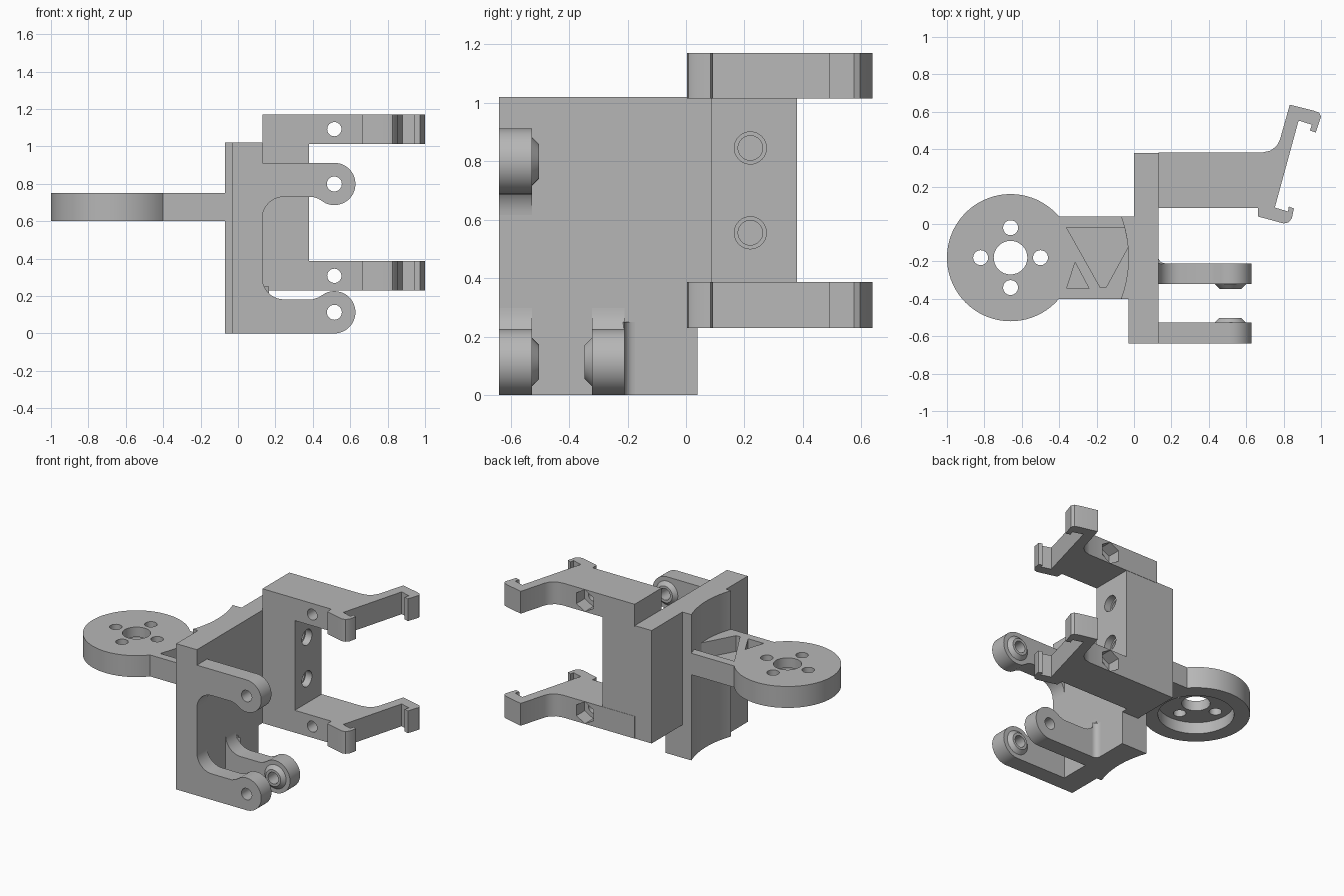
import bpy, bmesh, math
from mathutils import Vector

if "Cube" in bpy.data.objects:
    bpy.data.objects.remove(bpy.data.objects["Cube"], do_unlink=True)

grey = bpy.data.materials.new("plain grey")
grey.use_nodes = True
grey.diffuse_color = (0.47, 0.47, 0.47, 1)
grey.node_tree.nodes["Principled BSDF"].inputs["Base Color"].default_value = grey.diffuse_color


def place(a, b, h, axis):
    return Vector({"x": (h, a, b), "y": (a, h, b), "z": (a, b, h)}[axis])


def loft(name, rings, axis):
    """Solid through a list of (profile, height) rings with equal point counts."""
    bm = bmesh.new()
    loops = [[bm.verts.new(place(a, b, h, axis)) for a, b in pts] for pts, h in rings]
    bm.faces.new(loops[0])
    bm.faces.new(loops[-1])
    n = len(loops[0])
    for low, high in zip(loops, loops[1:]):
        for i in range(n):
            j = (i + 1) % n
            bm.faces.new((low[i], low[j], high[j], high[i]))
    bmesh.ops.recalc_face_normals(bm, faces=bm.faces)
    mesh = bpy.data.meshes.new(name)
    bm.to_mesh(mesh)
    bm.free()
    mesh.materials.append(grey)
    obj = bpy.data.objects.new(name, mesh)
    bpy.context.collection.objects.link(obj)
    return obj


def prism(name, pts, h0, h1, axis):
    return loft(name, [(pts, h0), (pts, h1)], axis)


def arc(cx, cy, r, start, end, steps=12):
    angles = [math.radians(start + (end - start) * i / steps) for i in range(steps + 1)]
    return [(cx + r * math.cos(t), cy + r * math.sin(t)) for t in angles]


def circle(cx, cy, r, sides=32, turn=0):
    return arc(cx, cy, r, turn, turn + 360, sides)[:-1]


def activate(obj):
    bpy.ops.object.select_all(action="DESELECT")
    obj.select_set(True)
    bpy.context.view_layer.objects.active = obj


def cut(obj, pts, h0, h1, axis):
    tool = prism("cutter", pts, h0, h1, axis)
    tool.hide_render = True
    mod = obj.modifiers.new("cut", "BOOLEAN")
    mod.operation = "DIFFERENCE"
    mod.solver = "EXACT"
    mod.object = tool
    activate(obj)
    bpy.ops.object.modifier_apply(modifier=mod.name)
    bpy.data.objects.remove(tool, do_unlink=True)


def smooth(obj):
    activate(obj)
    bpy.ops.object.shade_smooth_by_angle(angle=math.radians(30))


# Upright slab with a hollow curved back
MX, MY = -0.66, -0.18
slab_outline = [(0, 0.04)] + arc(MX, MY, 0.63, 20.4, -20.4, 20)
slab_outline += [(-0.03, -0.40), (-0.03, -0.64), (0.13, -0.64), (0.13, 0.04)]
slab = prism("upright_slab", slab_outline, 0, 1.02, "z")
smooth(slab)

# Rear block carrying the clips, with two blind screw holes
block_outline = [(0, 0.04), (0.13, 0.04), (0.13, 0.085), (0.38, 0.085), (0.38, 0.38), (0, 0.38)]
block = prism("rear_block", block_outline, 0.23, 1.02, "z")
for z in (0.555, 0.845):
    cut(block, circle(0.22, z, 0.055), 0.33, 0.5, "x")
    cut(block, circle(0.22, z, 0.042), 0.1, 0.4, "x")
smooth(block)

# Round mount and its arm as one plate
outline = arc(MX, MY, 0.34, 40.3, 319.7, 56) + [(0.05, -0.40), (0.05, 0.04)]
mount = prism("round_mount_arm", outline, 0.6, 0.75, "z")
cut(mount, circle(MX, MY, 0.24, 48), 0.5, 0.68, "z")
cut(mount, circle(MX, MY, 0.09), 0.5, 0.9, "z")
for dx, dy in ((1, 0), (-1, 0), (0, 1), (0, -1)):
    cut(mount, circle(MX + 0.16 * dx, MY + 0.16 * dy, 0.04, 24), 0.5, 0.9, "z")
# Weight-saving pockets in the arm
cut(mount, [(-0.36, -0.02), (-0.05, -0.02), (-0.03, -0.12), (-0.15, -0.34), (-0.18, -0.34)],
    0.64, 0.9, "z")
cut(mount, [(-0.315, -0.205), (-0.36, -0.345), (-0.24, -0.345)], 0.64, 0.9, "z")
smooth(mount)

# Hooked clips
clip_outline = [
    (0.13, 0.085), (0.663, 0.085), (0.663, 0.04), (0.80, 0.003), (0.825, 0.008), (0.844, 0.03),
    (0.855, 0.083), (0.828, 0.093), (0.823, 0.067), (0.753, 0.088), (0.88, 0.553),
    (0.951, 0.531), (0.94, 0.50), (0.972, 0.489), (1.0, 0.574), (0.99, 0.595),
    (0.96, 0.606), (0.833, 0.638), (0.78, 0.45), (0.763, 0.418), (0.73, 0.392),
    (0.684, 0.382), (0.13, 0.382)]
for name, z in (("lower_clip", 0.23), ("upper_clip", 1.014)):
    clip = prism(name, clip_outline, z, z + 0.156, "z")
    mid = z + 0.078
    cut(clip, circle(0.515, mid, 0.038), 0, 0.5, "y")
    cut(clip, circle(0.515, mid, 0.076, 6, 30), 0.29, 0.5, "y")
    smooth(clip)

# Fork lugs: rounded ends, filleted roots and conical bosses
PX, PZ, R = 0.515, 0.113, 0.113
lug_outline = [(0.1, 0), (PX, 0)] + arc(PX, PZ, R, -90, 115, 28)
lug_outline += [(0.43, 0.192), (0.40, 0.182)] + arc(0.245, 0.297, 0.115, 270, 180, 10)
lug_outline += [(0.1, 0.297)]


def lug(name, outer, inner, flip):
    side = 1 if inner > outer else -1
    z_of = (lambda z: 0.912 - z) if flip else (lambda z: z)
    obj = prism(name, [(x, z_of(z)) for x, z in lug_outline], outer, inner, "y")
    pz = z_of(PZ)
    tip = inner + side * 0.025
    boss = loft(name + "_boss", [(circle(PX, pz, 0.085), inner - side * 0.02),
                                 (circle(PX, pz, 0.083), inner),
                                 (circle(PX, pz, 0.058), tip)], "y")
    for part in (obj, boss):
        cut(part, circle(PX, pz, 0.04), -0.8, 0, "y")
        smooth(part)


lug("front_lower_lug", -0.64, -0.527, False)
lug("front_upper_lug", -0.64, -0.527, True)
lug("inner_lower_lug", -0.21, -0.322, False)

# Small fillet at the root of the inner lug
fillet = prism("inner_lug_fillet", [(0.12, -0.22), (0.165, -0.21)]
               + arc(0.165, -0.175, 0.035, 270, 180, 6) + [(0.12, -0.175)], 0, 0.25, "z")
smooth(fillet)
